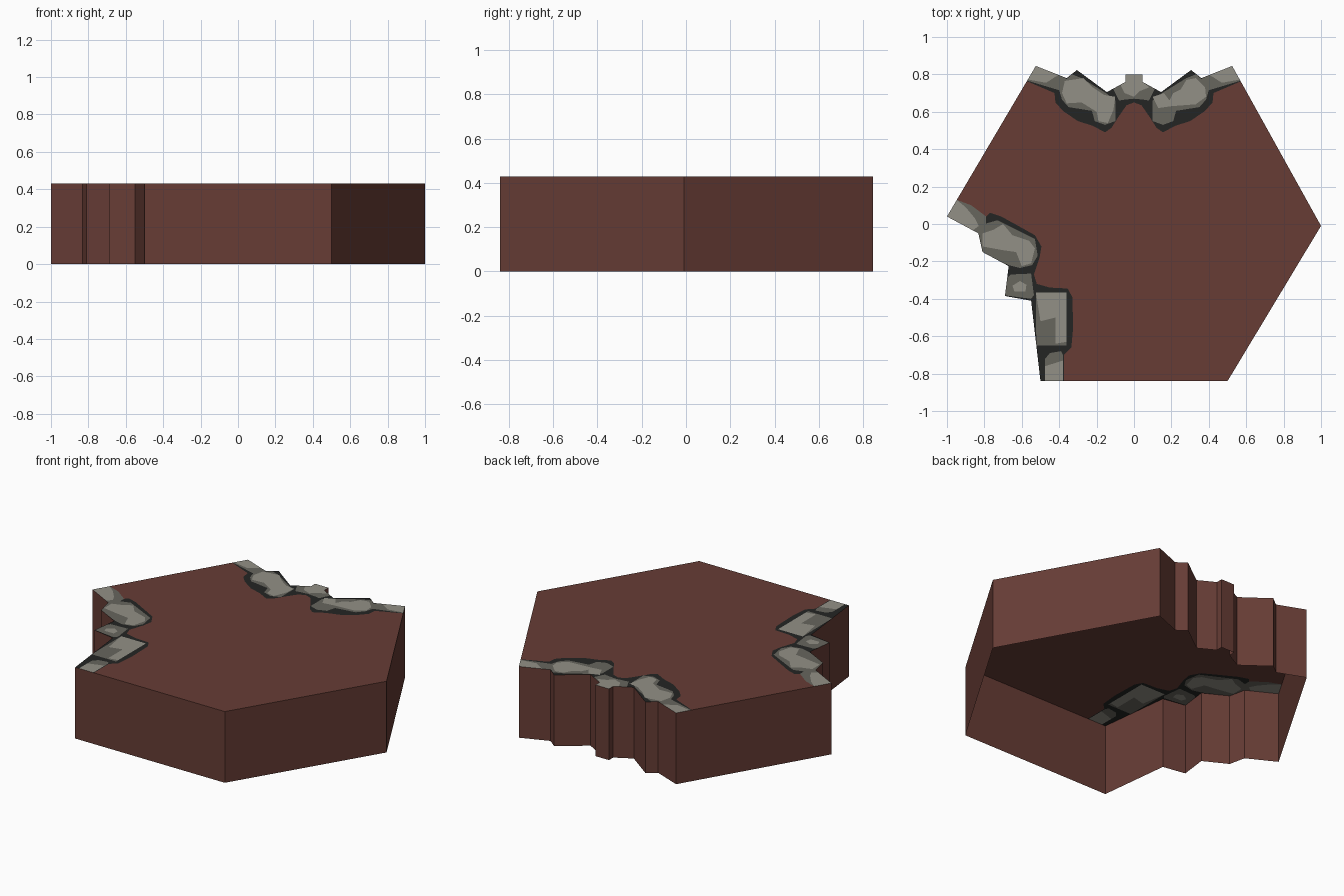
import bpy
from mathutils import Vector
from mathutils.geometry import delaunay_2d_cdt

H = 0.43


def material(name, rgb):
    m = bpy.data.materials.new(name)
    m.diffuse_color = (*rgb, 1)
    return m


MATS = [material("red brown earth", (0.135, 0.046, 0.036)),
        material("dark crevice", (0.017, 0.018, 0.017)),
        material("mid grey stone", (0.136, 0.132, 0.111)),
        material("light grey stone", (0.29, 0.28, 0.24))]


def mirror(poly):
    return [(-x, y) for x, y in poly]


# Tile outline: hexagon with a broken back edge (mirrored) and a broken left edge
back_right = [(.525, .845), (.36, .78), (.305, .823), (.145, .705), (.045, .76), (.045, .80)]
left = [(-1, .04), (-.832, -.05), (-.81, -.15), (-.67, -.225), (-.69, -.385), (-.55, -.41)]
outline = ([(-.5, -.84), (.5, -.84), (1, -.01)] + back_right
           + mirror(back_right)[::-1] + left)

# Stone patches on the back edge, right half
back_dark = [(0, .65), (.04, .635), (.085, .57), (.12, .515), (.155, .49), (.22, .525),
             (.30, .55), (.38, .605), (.42, .65), (.425, .70), (.6, .775), (.6, .9), (0, .9)]
back_mid = [(.10, .66), (.10, .55), (.155, .53), (.21, .55), (.225, .605), (.35, .625),
            (.385, .665), (.40, .715), (.6, .775), (.53, .88), (.36, .775), (.33, .80),
            (.28, .78), (.15, .70)]
back_mid_centre = [(0, .67), (.05, .665), (.08, .66), (.11, .72), (.06, .78), (.05, .82), (0, .82)]
corner_light = [(.52, .88), (.58, .775), (.47, .755), (.40, .80)]

# Stone patches on the left edge
left_dark = [(-1.02, .02), (-.95, .12), (-.87, .10), (-.79, .04), (-.77, .06), (-.71, .04),
             (-.61, -.015), (-.53, -.06), (-.495, -.12), (-.505, -.18), (-.535, -.27),
             (-.52, -.32), (-.45, -.34), (-.355, -.345), (-.33, -.39), (-.325, -.55),
             (-.335, -.66), (-.375, -.70), (-.375, -.9), (-.6, -.9), (-.8, -.45), (-1, -.2)]
left_mid = [
    [(-1.02, .02), (-.95, .13), (-.87, .10), (-.79, .04), (-.79, -.02), (-.83, -.07)],
    [(-.83, -.06), (-.80, 0), (-.73, .02), (-.67, -.01), (-.53, -.08), (-.515, -.17),
     (-.545, -.22), (-.61, -.235), (-.67, -.22), (-.82, -.15)],
    [(-.66, -.27), (-.55, -.265), (-.535, -.38), (-.55, -.40), (-.70, -.38), (-.68, -.29)],
    [(-.525, -.365), (-.36, -.365), (-.36, -.65), (-.522, -.65)],
    [(-.475, -.9), (-.475, -.72), (-.45, -.69), (-.39, -.68), (-.38, -.70), (-.38, -.9)],
]
light = [
    corner_light, mirror(corner_light),
    [(-.37, .765), (-.27, .78), (-.22, .73), (-.16, .69), (-.10, .68), (-.11, .61),
     (-.14, .54), (-.19, .55), (-.20, .60), (-.28, .65), (-.36, .645), (-.385, .70)],
    [(.10, .68), (.13, .62), (.20, .63), (.33, .64), (.385, .68), (.38, .73), (.33, .78),
     (.28, .77), (.25, .72), (.21, .70), (.19, .66), (.16, .70)],
    [(-.05, .82), (.05, .82), (.05, .76), (.08, .73), (.03, .71), (0, .68), (-.05, .70), (-.07, .74)],
    [(-1.02, .03), (-.95, .13), (-.90, .09), (-.85, .03), (-.83, -.01), (-.87, -.04)],
    [(-.81, -.05), (-.75, -.03), (-.70, 0), (-.65, -.06), (-.56, -.09), (-.53, -.13),
     (-.55, -.21), (-.60, -.225), (-.63, -.15), (-.70, -.14), (-.81, -.12)],
    [(-.65, -.33), (-.61, -.305), (-.575, -.325), (-.58, -.36), (-.64, -.36)],
    [(-.525, -.365), (-.36, -.365), (-.36, -.63), (-.42, -.64), (-.42, -.50), (-.50, -.52)],
    [(-.475, -.9), (-.475, -.76), (-.38, -.73), (-.38, -.9)],
]
# Later layers paint over earlier ones; index in MATS is layer + 1
layers = [
    [back_dark, mirror(back_dark), left_dark],
    [back_mid, mirror(back_mid), back_mid_centre, mirror(back_mid_centre)] + left_mid,
    light,
]


def inside(p, poly):
    hit = False
    for (ax, ay), (bx, by) in zip(poly, poly[1:] + poly[:1]):
        if (ay > p.y) != (by > p.y) and p.x < ax + (p.y - ay) * (bx - ax) / (by - ay):
            hit = not hit
    return hit


def make(name, verts, faces, indices):
    me = bpy.data.meshes.new(name)
    me.from_pydata(verts, [], faces)
    for m in MATS:
        me.materials.append(m)
    for poly, i in zip(me.polygons, indices):
        poly.material_index = i
    ob = bpy.data.objects.new(name, me)
    bpy.context.collection.objects.link(ob)


# Tile top: one flat sheet cut along the outline and every patch border
pts, edges = [], []
for poly in [outline] + sum(layers, []):
    n, k = len(pts), len(poly)
    pts += [Vector(p) for p in poly]
    edges += [(n + i, n + (i + 1) % k) for i in range(k)]
verts, _, tris, *_ = delaunay_2d_cdt(pts, edges, [], 0, 1e-4)
faces, colours = [], []
for t in tris:
    c = sum((verts[i] for i in t), Vector((0, 0))) / len(t)
    if inside(c, outline):
        faces.append(t)
        colours.append(max([0] + [i + 1 for i, ps in enumerate(layers)
                                  if any(inside(c, p) for p in ps)]))
make("tile_top", [(v.x, v.y, H) for v in verts], faces, colours)

# Tile walls: open at the bottom
n = len(outline)
make("tile_walls", [(x, y, z) for z in (0, H) for x, y in outline],
     [(i, (i + 1) % n, n + (i + 1) % n, n + i) for i in range(n)], [0] * n)
